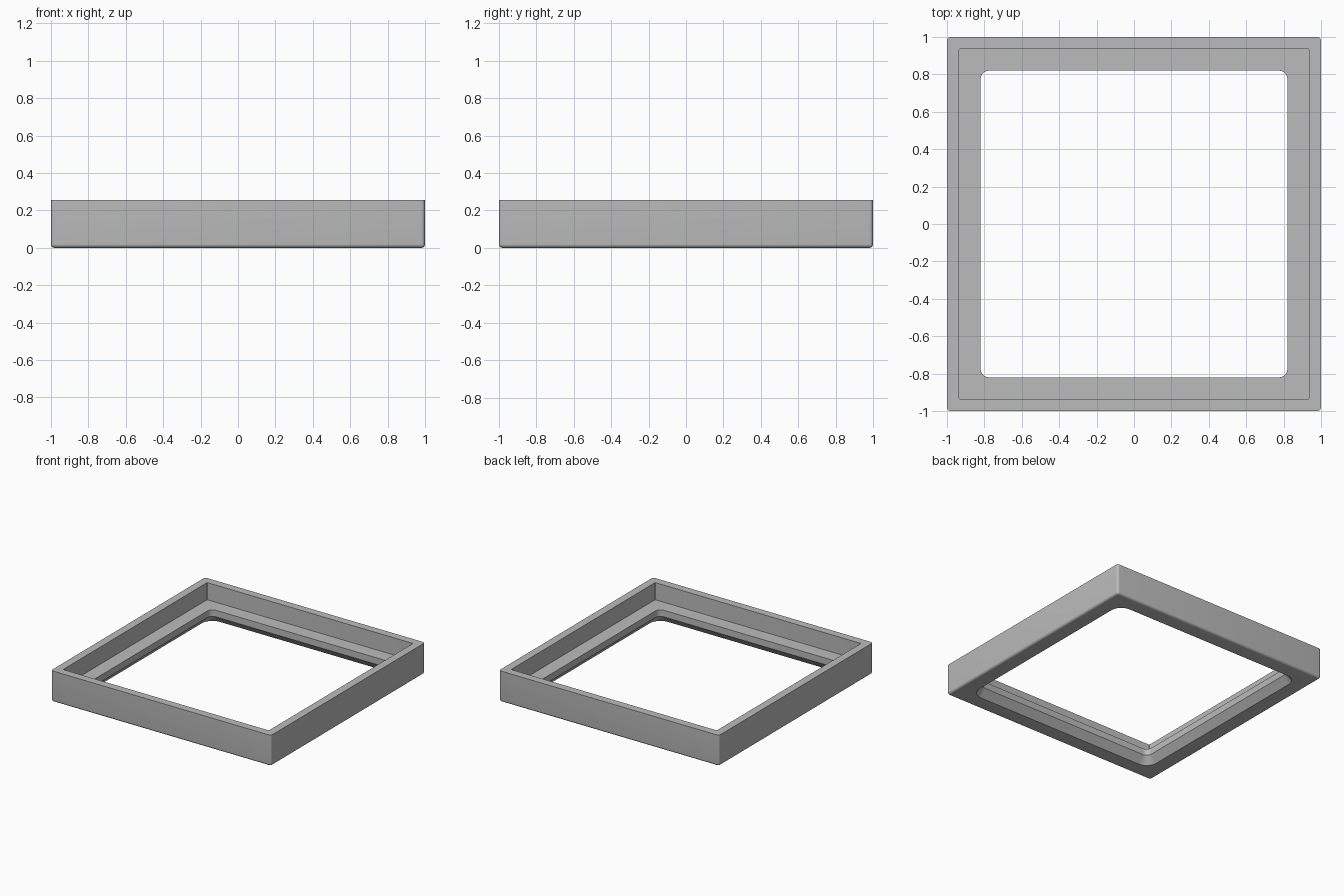
import bpy
import bmesh
from math import sin, cos, pi

cube = bpy.data.objects.get("Cube")
if cube:
    bpy.data.objects.remove(cube, do_unlink=True)

# Plain grey finish
grey = bpy.data.materials.new("plain grey")
grey.use_nodes = True
colour = (0.5, 0.5, 0.5, 1)
grey.diffuse_color = colour
grey.node_tree.nodes["Principled BSDF"].inputs["Base Color"].default_value = colour

HEIGHT = 0.255
FILLET = 0.02
STEPS = 6  # segments in each rounded corner


def rounded_square(bm, half, radius, z):
    """Ring of vertices around a square with rounded corners."""
    ring = []
    for corner in range(4):
        middle = pi / 4 + corner * pi / 2
        cx = (half - radius) * (1 if cos(middle) > 0 else -1)
        cy = (half - radius) * (1 if sin(middle) > 0 else -1)
        for i in range(STEPS + 1):
            a = corner * pi / 2 + i * pi / 2 / STEPS
            ring.append(bm.verts.new((cx + radius * cos(a), cy + radius * sin(a), z)))
    return ring


# Frame section: half width, corner radius, height
section = [(1, FILLET, HEIGHT)]
# rounded lower outside edge
for i in range(STEPS + 1):
    a = i * pi / 2 / STEPS
    inset = FILLET * (1 - cos(a))
    section.append((1 - inset, FILLET - inset, FILLET * (1 - sin(a))))
# flared lower opening, ledge and upper recess
section += [
    (0.87, 0.095, 0),
    (0.82, 0.045, 0.06),
    (0.82, 0.045, 0.114),
    (0.935, 0.004, 0.114),
    (0.935, 0.004, HEIGHT),
]

bm = bmesh.new()
rings = [rounded_square(bm, *point) for point in section]
for k, ring in enumerate(rings):
    following = rings[(k + 1) % len(rings)]
    for i in range(len(ring)):
        j = (i + 1) % len(ring)
        bm.faces.new((ring[i], ring[j], following[j], following[i]))
bmesh.ops.remove_doubles(bm, verts=bm.verts, dist=0.00005)
bmesh.ops.recalc_face_normals(bm, faces=bm.faces)

mesh = bpy.data.meshes.new("square_frame")
bm.to_mesh(mesh)
bm.free()
mesh.materials.append(grey)
frame = bpy.data.objects.new("square_frame", mesh)
bpy.context.collection.objects.link(frame)

# Smooth fillets, crisp edges
bpy.ops.object.select_all(action="DESELECT")
frame.select_set(True)
bpy.context.view_layer.objects.active = frame
bpy.ops.object.shade_smooth_by_angle(angle=pi / 6)
